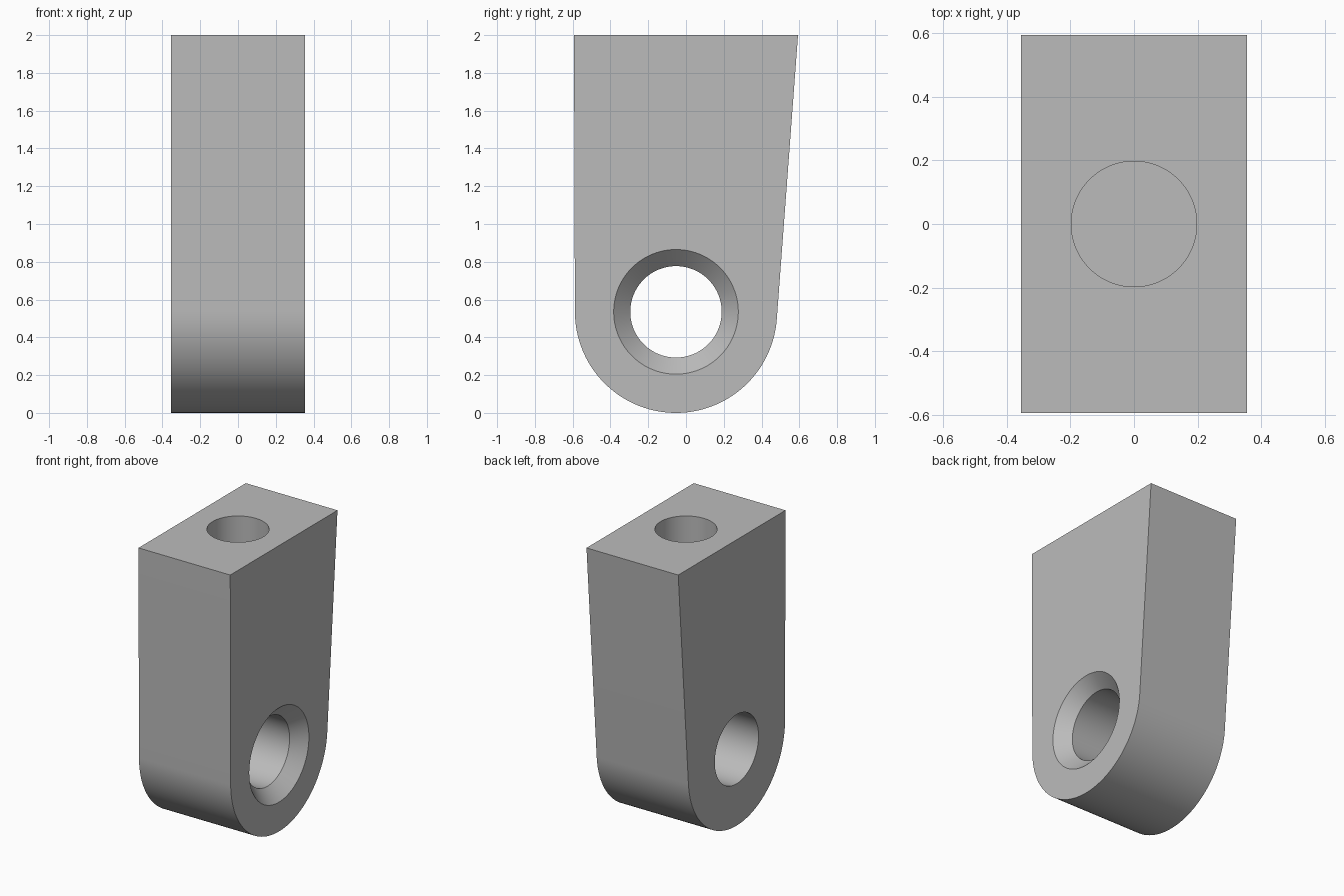
import bpy
import bmesh
from math import acos, atan2, cos, hypot, pi, sin, radians

cube = bpy.data.objects.get("Cube")
if cube:
    bpy.data.objects.remove(cube, do_unlink=True)

HALF_W, HALF_D, HEIGHT = 0.355, 0.593, 2.0
CY, CZ, R = -0.053, 0.535, 0.535        # rounded end and cross bore centre
BORE, SINK = 0.242, 0.33                # cross bore and countersink radii
SOCKET, SOCKET_DEPTH = 0.197, 0.8       # blind hole in the top

grey = bpy.data.materials.new("plain grey")
grey.use_nodes = True
grey.diffuse_color = (0.5, 0.5, 0.5, 1)
grey.node_tree.nodes["Principled BSDF"].inputs["Base Color"].default_value = grey.diffuse_color


def make_object(name, bm):
    bmesh.ops.recalc_face_normals(bm, faces=bm.faces)
    mesh = bpy.data.meshes.new(name)
    bm.to_mesh(mesh)
    bm.free()
    mesh.materials.append(grey)
    obj = bpy.data.objects.new(name, mesh)
    bpy.context.collection.objects.link(obj)
    return obj


def lofted_rings(name, rings):
    """Capped solid through rings of equal point count."""
    bm = bmesh.new()
    loops = [[bm.verts.new(p) for p in ring] for ring in rings]
    n = len(loops[0])
    for a, b in zip(loops, loops[1:]):
        for i in range(n):
            j = (i + 1) % n
            bm.faces.new((a[i], a[j], b[j], b[i]))
    bm.faces.new(loops[0])
    bm.faces.new(loops[-1])
    return make_object(name, bm)


def circle(radius, n=96):
    return [(radius * cos(2 * pi * i / n), radius * sin(2 * pi * i / n)) for i in range(n)]


def tangent_angle(y, z, side):
    """Angle on the round end where the line from a top corner touches it."""
    dy, dz = y - CY, z - CZ
    return atan2(dz, dy) + side * acos(R / hypot(dy, dz))


# Body: rounded lower end with straight sides running to the top corners
start = tangent_angle(-HALF_D, HEIGHT, 1)
end = tangent_angle(HALF_D, HEIGHT, -1) + 2 * pi
STEPS = 64
profile = [(-HALF_D, HEIGHT)]
for i in range(STEPS + 1):
    a = start + (end - start) * i / STEPS
    profile.append((CY + R * cos(a), CZ + R * sin(a)))
profile.append((HALF_D, HEIGHT))
body = lofted_rings("lug_body", [[(x, y, z) for y, z in profile] for x in (-HALF_W, HALF_W)])

# Cross bore with a countersink on the left side
sink_depth = SINK - BORE
over = 0.05
stations = [(-HALF_W - over, BORE), (HALF_W - sink_depth, BORE), (HALF_W + over, SINK + over)]
bore = lofted_rings("bore_cutter",
                    [[(x, CY + y, CZ + z) for y, z in circle(r)] for x, r in stations])

# Blind round socket in the top
socket = lofted_rings("socket_cutter",
                      [[(x, y, z) for x, y in circle(SOCKET)]
                       for z in (HEIGHT - SOCKET_DEPTH, HEIGHT + over)])

bpy.ops.object.select_all(action="DESELECT")
bpy.context.view_layer.objects.active = body
body.select_set(True)
for cutter in (bore, socket):
    mod = body.modifiers.new(cutter.name, "BOOLEAN")
    mod.operation = "DIFFERENCE"
    mod.solver = "EXACT"
    mod.object = cutter
    bpy.ops.object.modifier_apply(modifier=mod.name)
    bpy.data.objects.remove(cutter, do_unlink=True)

bpy.ops.object.shade_smooth_by_angle(angle=radians(30))
